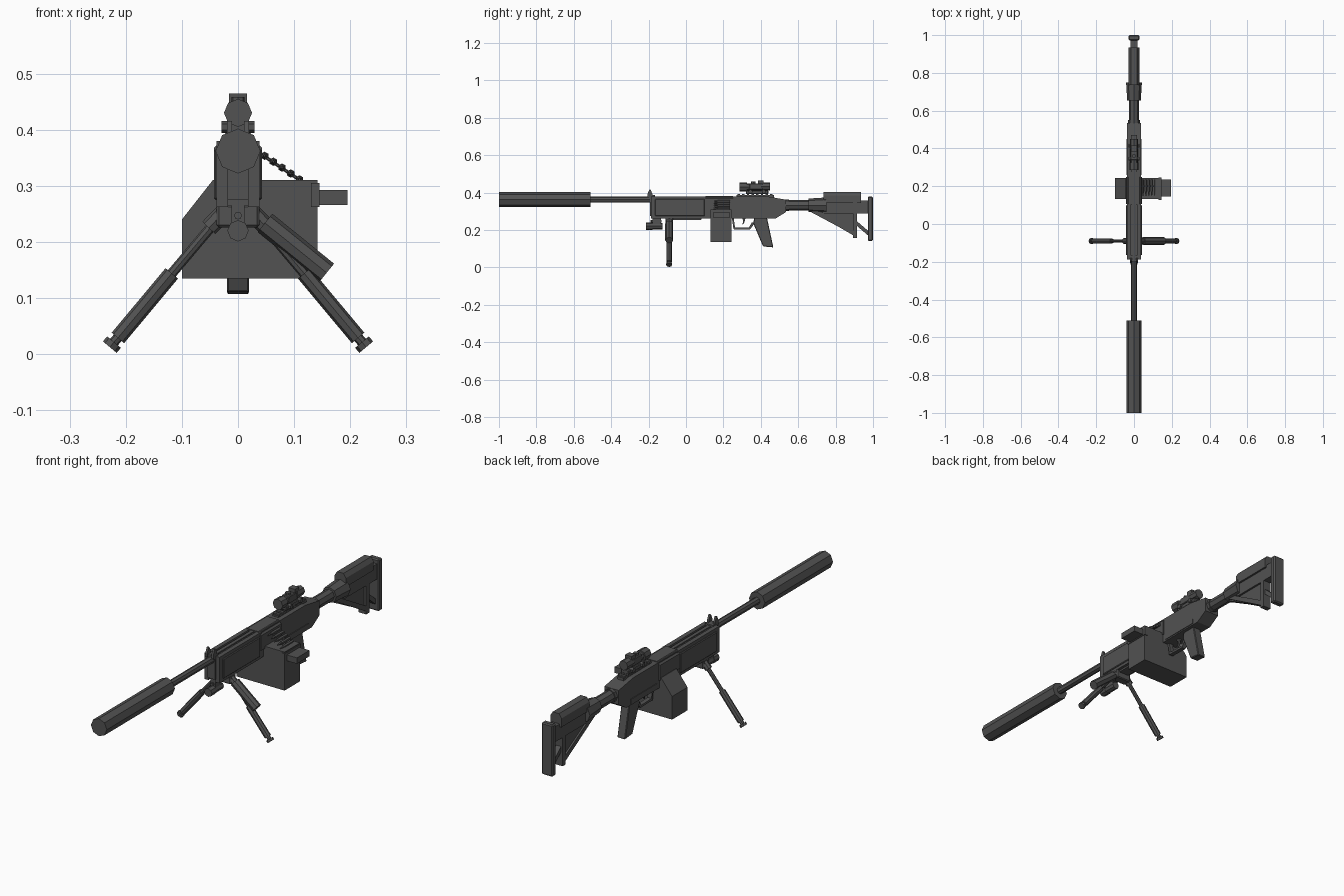
import bpy, bmesh, math
from mathutils import Vector


def finish(name, bm, bevel=0):
    bmesh.ops.recalc_face_normals(bm, faces=bm.faces)
    me = bpy.data.meshes.new(name)
    bm.to_mesh(me)
    bm.free()
    ob = bpy.data.objects.new(name, me)
    bpy.context.collection.objects.link(ob)
    if bevel:
        m = ob.modifiers.new("bevel", 'BEVEL')
        m.width, m.segments = bevel, 1
    mat = bpy.data.materials.get("dark_metal") or bpy.data.materials.new("dark_metal")
    mat.diffuse_color = (0.085, 0.085, 0.085, 1)
    me.materials.append(mat)
    return ob


def prism(name, pts, a, b, axis='X', bevel=0):
    """Extrude a yz profile along x (axis X) or an xz profile along y (axis Y)."""
    bm = bmesh.new()
    place = (lambda p, t: (t, p[0], p[1])) if axis == 'X' else (lambda p, t: (p[0], t, p[1]))
    lo = [bm.verts.new(place(p, a)) for p in pts]
    hi = [bm.verts.new(place(p, b)) for p in pts]
    bm.faces.new(lo)
    bm.faces.new(hi[::-1])
    for i in range(len(pts)):
        j = (i + 1) % len(pts)
        bm.faces.new((lo[i], lo[j], hi[j], hi[i]))
    return finish(name, bm, bevel)


def box(name, x0, x1, y0, y1, z0, z1, bevel=0):
    return prism(name, [(y0, z0), (y1, z0), (y1, z1), (y0, z1)], x0, x1, 'X', bevel)


def rod(name, p, q, r, n=8, r2=None):
    p, q = Vector(p), Vector(q)
    d = q - p
    bm = bmesh.new()
    bmesh.ops.create_cone(bm, cap_ends=True, segments=n, radius1=r,
                          radius2=r if r2 is None else r2, depth=d.length)
    bm.transform(d.to_track_quat('Z', 'Y').to_matrix().to_4x4())
    bmesh.ops.translate(bm, verts=bm.verts, vec=(p + q) / 2)
    return finish(name, bm)


def along(name, y0, y1, z, r, n=8, r2=None, x=0):
    return rod(name, (x, y0, z), (x, y1, z), r, n, r2)


# Barrel and muzzle tube
along("muzzle_tube", -1, -0.51, 0.362, 0.040)
along("barrel", -0.52, 0.1, 0.362, 0.016)

# Fore end: core, side walls, raised panels, top strips
box("fore_end_core", -0.034, 0.034, -0.18, 0.12, 0.265, 0.372)
prism("fore_end_belly", [(-0.08, 0.27), (-0.07, 0.254), (0.08, 0.254), (0.09, 0.27)], -0.025, 0.025)
box("fore_end_nose", -0.019, 0.019, -0.192, -0.17, 0.275, 0.375)
box("top_strip", -0.008, 0.008, -0.17, 0.12, 0.365, 0.38)
for s in (-1, 1):
    a, b = sorted((s * 0.018, s * 0.038))
    box("fore_end_wall", a, b, -0.187, 0.115, 0.262, 0.38)
    a, b = sorted((s * 0.03, s * 0.043))
    box("fore_end_panel", a, b, -0.165, 0.10, 0.275, 0.365, 0.003)
    # Front sight prongs
    prism("front_sight_prong", [(-0.207, 0.375), (-0.178, 0.375), (-0.18, 0.395),
                                (-0.19, 0.416), (-0.196, 0.416), (-0.205, 0.395)],
          *sorted((s * 0.011, s * 0.02)))
box("front_sight_base", -0.02, 0.02, -0.2, -0.165, 0.37, 0.386)

# Receiver and feed cover
prism("receiver", [(0.10, 0.262), (0.48, 0.262), (0.535, 0.296), (0.535, 0.362),
                   (0.43, 0.38), (0.10, 0.38)], -0.036, 0.036)
prism("feed_cover", [(-0.043, 0.30), (0.043, 0.30), (0.043, 0.368), (0.028, 0.383),
                     (-0.028, 0.383), (-0.043, 0.368)], 0.105, 0.25, 'Y')
box("receiver_side_rib", -0.039, 0.039, 0.26, 0.45, 0.268, 0.29)

# Ammunition box with side lug
prism("ammo_box", [(-0.1, 0.135), (0.142, 0.135), (0.142, 0.31), (-0.045, 0.31),
                   (-0.1, 0.24)], 0.132, 0.243, 'Y')
box("ammo_box_rim", 0.13, 0.145, 0.128, 0.247, 0.262, 0.305)
box("ammo_box_lug", 0.142, 0.195, 0.145, 0.235, 0.266, 0.293)

# Cartridge belt
for i in range(6):
    x, z = 0.032 + i * 0.0155, 0.364 - i * 0.0105
    along("cartridge", 0.172, 0.235, z, 0.0075, 6, x=x)
    along("cartridge_tip", 0.148, 0.172, z, 0.002, 6, 0.006, x=x)
rod("belt_link", (0.03, 0.2, 0.364), (0.112, 0.2, 0.309), 0.003, 6)

# Pistol grip, trigger, guard
prism("pistol_grip", [(0.365, 0.27), (0.432, 0.27), (0.467, 0.107), (0.412, 0.112),
                      (0.36, 0.235)], -0.02, 0.02, 'X', 0.003)
prism("trigger_guard", [(0.245, 0.265), (0.255, 0.265), (0.262, 0.214), (0.335, 0.212),
                        (0.352, 0.24), (0.37, 0.24), (0.342, 0.202), (0.254, 0.204)],
      -0.01, 0.01)
prism("trigger", [(0.302, 0.265), (0.318, 0.265), (0.312, 0.24), (0.3, 0.225),
                  (0.305, 0.245)], -0.005, 0.005)

# Top rail
box("rail", -0.015, 0.015, 0.27, 0.47, 0.375, 0.387)
for i in range(8):
    y = 0.275 + i * 0.025
    box("rail_tooth", -0.017, 0.017, y, y + 0.013, 0.385, 0.393)

# Optic
along("optic_front", 0.285, 0.325, 0.43, 0.025)
along("optic_tube", 0.32, 0.42, 0.43, 0.018)
along("optic_eyepiece", 0.40, 0.45, 0.433, 0.022)
box("optic_body", -0.018, 0.018, 0.338, 0.41, 0.415, 0.449, 0.003)
box("optic_mount", -0.02, 0.02, 0.32, 0.44, 0.392, 0.412, 0.003)
box("optic_top_block", -0.016, 0.016, 0.385, 0.415, 0.44, 0.465)
rod("optic_dial", (0, 0.36, 0.445), (0, 0.36, 0.458), 0.012)
for y in (0.345, 0.415):
    rod("mount_screw", (-0.029, y, 0.405), (0.029, y, 0.405), 0.011, 6)

# Stock
along("buffer_tube", 0.52, 0.75, 0.332, 0.027)
along("stock_collar", 0.655, 0.75, 0.332, 0.036, 8, 0.042)
along("receiver_end_ring", 0.53, 0.55, 0.332, 0.031)
box("stock_arm", -0.019, 0.019, 0.73, 0.98, 0.288, 0.358)
prism("cheek_rest", [(-0.028, 0.345), (0.028, 0.345), (0.028, 0.385), (0.016, 0.404),
                     (-0.016, 0.404), (-0.028, 0.385)], 0.735, 0.935, 'Y')
prism("stock_web", [(0.66, 0.30), (0.9, 0.30), (0.9, 0.172)], -0.01, 0.01)
prism("stock_lower_edge", [(0.66, 0.308), (0.7, 0.308), (0.905, 0.19), (0.905, 0.165)],
      -0.018, 0.018)
box("stock_strut", -0.02, 0.02, 0.893, 0.915, 0.158, 0.37)
prism("stock_brace", [(0.91, 0.25), (0.98, 0.19), (0.98, 0.165), (0.91, 0.225)], -0.012, 0.012)
box("butt_plate", -0.028, 0.028, 0.972, 1.0, 0.142, 0.378, 0.005)

# Light under the fore end
along("light_body", -0.2, -0.125, 0.22, 0.017)
along("light_head", -0.215, -0.18, 0.22, 0.019)
along("light_pin", -0.19, -0.13, 0.247, 0.007)
box("light_mount", -0.012, 0.012, -0.18, -0.135, 0.23, 0.266)

# Bipod
Y = -0.09
box("bipod_block", -0.038, 0.038, Y - 0.02, Y + 0.02, 0.226, 0.266, 0.004)
for s in (-1, 1):
    rod("bipod_hinge", (s * 0.025, Y, 0.253), (s * 0.052, Y, 0.225), 0.016)
    rod("bipod_upper_leg", (s * 0.03, Y, 0.248), (s * 0.128, Y, 0.132), 0.009)
    rod("bipod_lower_leg", (s * 0.118, Y, 0.144), (s * 0.214, Y, 0.029), 0.0145)
    rod("bipod_ankle", (s * 0.212, Y, 0.032), (s * 0.224, Y, 0.018), 0.009)
    rod("bipod_foot", (s * 0.221, Y, 0.0215), (s * 0.2285, Y, 0.0125), 0.016)
rod("side_foregrip", (0.048, Y, 0.234), (0.158, Y, 0.145), 0.021)
